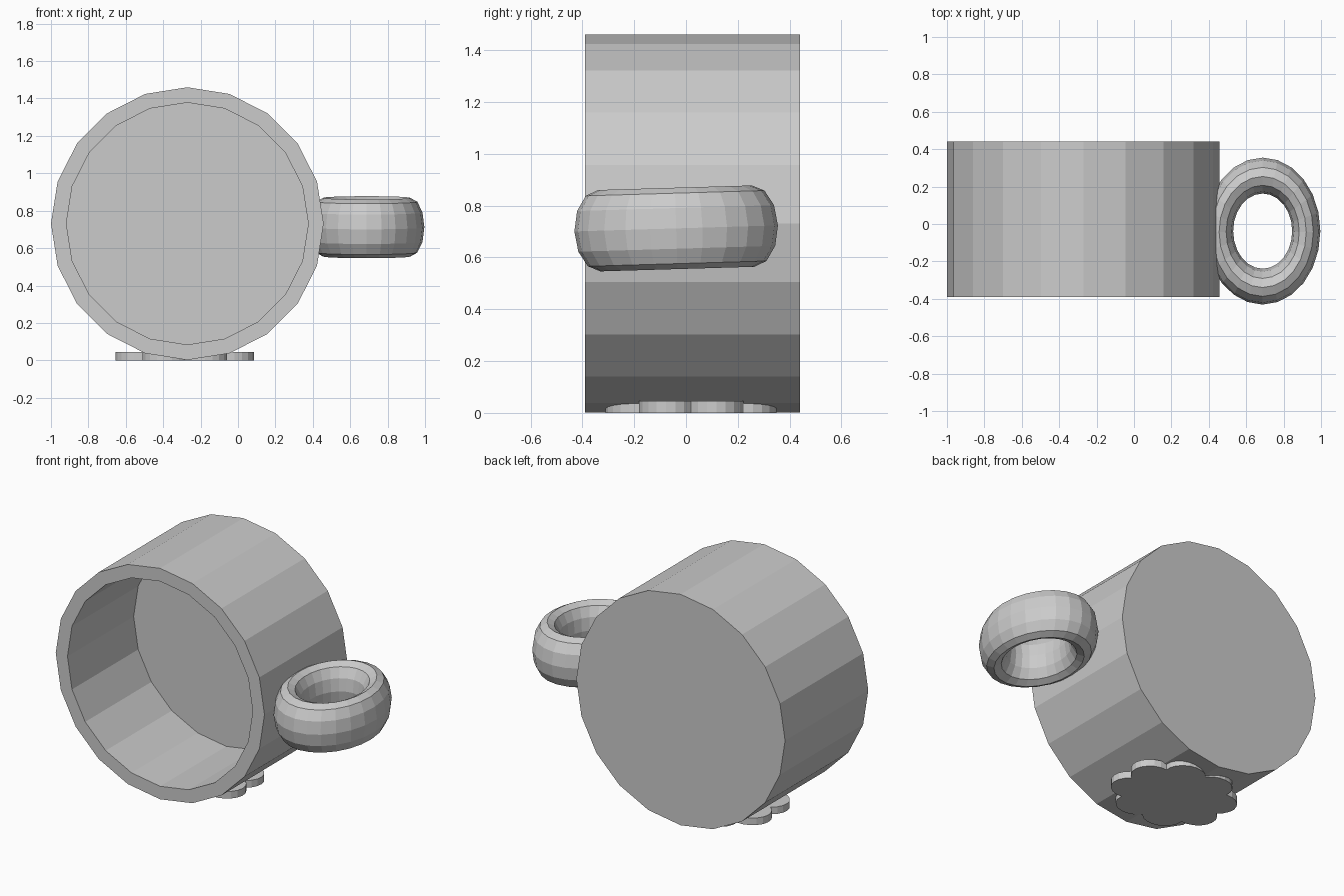
import bpy
import bmesh
from math import sin, cos, pi, radians, sqrt, atan2
from mathutils import Matrix

cube = bpy.data.objects.get("Cube")
if cube:
    bpy.data.objects.remove(cube, do_unlink=True)

# Single clay grey for every part
GREY = (0.6, 0.6, 0.6, 1)
clay = bpy.data.materials.new("clay_grey")
clay.use_nodes = True
clay.diffuse_color = GREY
clay.node_tree.nodes["Principled BSDF"].inputs["Base Color"].default_value = GREY


def add_part(name, bm):
    bmesh.ops.recalc_face_normals(bm, faces=bm.faces)
    mesh = bpy.data.meshes.new(name)
    bm.to_mesh(mesh)
    bm.free()
    mesh.materials.append(clay)
    obj = bpy.data.objects.new(name, mesh)
    bpy.context.collection.objects.link(obj)
    return obj


def bridge(bm, a, b):
    for i in range(len(a)):
        j = (i + 1) % len(a)
        bm.faces.new((a[i], a[j], b[j], b[i]))


# Cup lying on its side, open toward the front: (radius, y) from back to floor
SIDES = 20
bm = bmesh.new()
rings = []
for radius, y in ((0.729, 0.44), (0.729, -0.39), (0.647, -0.39), (0.647, 0.27)):
    rings.append([bm.verts.new((radius * cos(2 * pi * i / SIDES), y,
                                radius * sin(2 * pi * i / SIDES)))
                  for i in range(SIDES)])
for a, b in zip(rings, rings[1:]):
    bridge(bm, a, b)
bm.faces.new(rings[0])
bm.faces.new(rings[-1])
cup = add_part("cup_body", bm)
cup.location = (-0.271, 0, 0.731)

# Oval ring handle, slightly tilted
MAJOR, MINOR = 24, 12
bm = bmesh.new()
rings = []
for i in range(MAJOR):
    turn = Matrix.Rotation(2 * pi * i / MAJOR, 3, "Z")
    ring = []
    for k in range(MINOR):
        t = 2 * pi * k / MINOR
        v = bm.verts.new((0.297 + 0.096 * cos(t), 0, 0.157 * sin(t)))
        v.co = turn @ v.co
        ring.append(v)
    rings.append(ring)
for i in range(MAJOR):
    bridge(bm, rings[i], rings[(i + 1) % MAJOR])
handle = add_part("handle", bm)
handle.scale = (0.785, 1, 1)
handle.rotation_euler.x = radians(1.7)
handle.location = (0.688, -0.038, 0.712)

# Flower-shaped plate under the cup: eight petal arcs meeting at notches
PETALS, STEPS = 8, 8
reach, petal = 0.235, 0.113
half = pi / PETALS
notch = reach * cos(half) + sqrt(petal ** 2 - (reach * sin(half)) ** 2)
sweep = atan2(notch * sin(half), notch * cos(half) - reach)
bm = bmesh.new()
outline = []
for p in range(PETALS):
    angle = (2 * p + 1) * half
    for s in range(STEPS):
        t = angle + sweep * (2 * s / STEPS - 1)
        outline.append(bm.verts.new((reach * cos(angle) + petal * cos(t),
                                     reach * sin(angle) + petal * sin(t), 0)))
base = bm.faces.new(outline)
lifted = bmesh.ops.extrude_face_region(bm, geom=[base], use_keep_orig=True)
top = [g for g in lifted["geom"] if isinstance(g, bmesh.types.BMVert)]
bmesh.ops.translate(bm, verts=top, vec=(0, 0, 0.045))
flower = add_part("flower_plate", bm)
flower.scale = (1.12, 1, 1)
flower.location = (-0.285, 0.02, 0)
